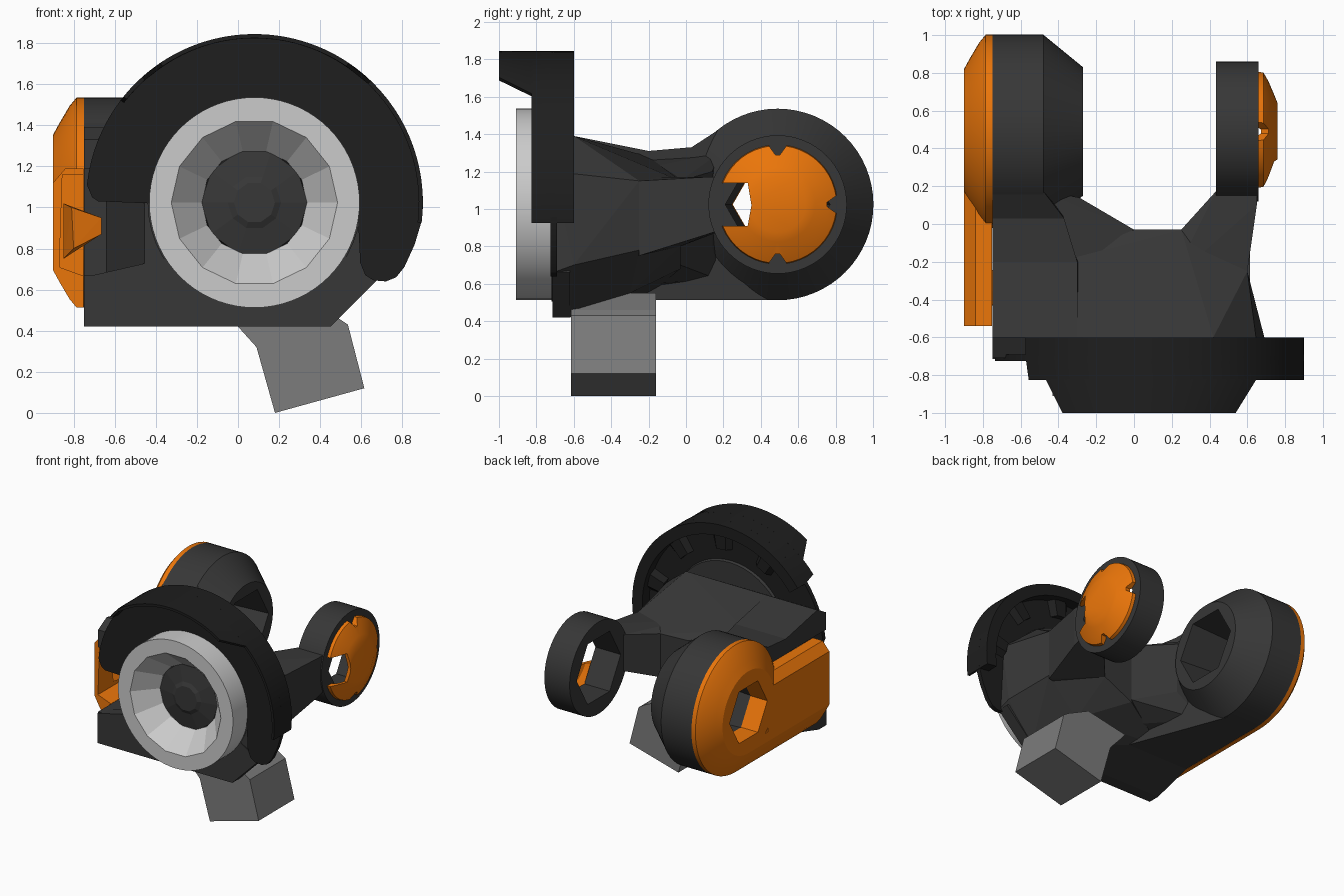
import bpy, bmesh
from math import sin, cos, pi, radians

if "Cube" in bpy.data.objects:
    bpy.data.objects.remove(bpy.data.objects["Cube"])

def material(name, col):
    m = bpy.data.materials.new(name)
    m.diffuse_color = (*col, 1)
    m.use_nodes = True
    m.node_tree.nodes["Principled BSDF"].inputs["Base Color"].default_value = m.diffuse_color
    return m

DARK = material("dark_grey", (0.038, 0.038, 0.038))
BLACK = material("black", (0.013, 0.013, 0.013))
ORANGE = material("orange", (0.83, 0.18, 0.003))
STEEL = material("light_grey", (0.53, 0.53, 0.53))
MID = material("mid_grey", (0.2, 0.2, 0.2))
CX, CZ = 0.08, 1.024      # front wheel centre (x, z)
PY, PZ = 0.49, 1.024      # side pivot centre (y, z)

def finish(bm, name, mat, smooth=False):
    bmesh.ops.recalc_face_normals(bm, faces=bm.faces)
    me = bpy.data.meshes.new(name)
    bm.to_mesh(me)
    bm.free()
    ob = bpy.data.objects.new(name, me)
    bpy.context.collection.objects.link(ob)
    if mat:
        me.materials.append(mat)
    if smooth:
        smooth_edges(ob)
    return ob

def select(ob):
    bpy.ops.object.select_all(action='DESELECT')
    ob.select_set(True)
    bpy.context.view_layer.objects.active = ob

def smooth_edges(ob, angle=28):
    select(ob)
    bpy.ops.object.shade_smooth_by_angle(angle=radians(angle))

def loft(name, loops, mat=None, smooth=False):
    """Skin equal-length loops and cap both ends."""
    bm = bmesh.new()
    rows = [[bm.verts.new(p) for p in lp] for lp in loops]
    n = len(rows[0])
    for a, b in zip(rows, rows[1:]):
        for i in range(n):
            bm.faces.new((a[i], a[(i + 1) % n], b[(i + 1) % n], b[i]))
    bm.faces.new(rows[0])
    bm.faces.new(rows[-1])
    return finish(bm, name, mat, smooth)

def hull(name, pts, mat=None):
    bm = bmesh.new()
    for p in pts:
        bm.verts.new(p)
    r = bmesh.ops.convex_hull(bm, input=bm.verts)
    junk = [v for v in r["geom_interior"] if isinstance(v, bmesh.types.BMVert)]
    bmesh.ops.delete(bm, geom=junk, context='VERTS')
    return finish(bm, name, mat)

def box(name, x, y, z, mat=None):
    return hull(name, [(a, b, c) for a in x for b in y for c in z], mat)

def prism_y(name, xz, y0, y1, mat=None, smooth=False):
    return loft(name, [[(x, y, z) for x, z in xz] for y in (y0, y1)], mat, smooth)

def turn_x(name, prof, n, mat=None, smooth=False):
    """Round part about the pivot axis; prof = (x, radius)."""
    return loft(name, [[(x, PY + r * cos(2 * pi * i / n), PZ + r * sin(2 * pi * i / n))
                        for i in range(n)] for x, r in prof], mat, smooth)

def turn_y(name, prof, n, mat=None, smooth=False):
    """Round part about the wheel axis; prof = (y, radius)."""
    return loft(name, [[(CX + r * cos(2 * pi * i / n), y, CZ + r * sin(2 * pi * i / n))
                        for i in range(n)] for y, r in prof], mat, smooth)

def polar(r, deg):
    return CX + r * cos(radians(deg)), CZ + r * sin(radians(deg))

def band(name, r0, r1, yb, yf, ab, af, mat, n=40):
    """Arc shell from back edge (yb, angles ab) to front edge (yf, angles af)."""
    loops = []
    for i in range(n + 1):
        t = i / n
        b, f = (a[0] + (a[1] - a[0]) * t for a in (ab, af))
        loops.append([(p[0], y, p[1]) for p, y in (
            (polar(r1, b), yb), (polar(r1, f), yf), (polar(r0, f), yf), (polar(r0, b), yb))])
    return loft(name, loops, mat, True)

def cut(ob, *cutters):
    for c in cutters:
        m = ob.modifiers.new("cut", 'BOOLEAN')
        m.operation, m.solver, m.object = 'DIFFERENCE', 'EXACT', c
        select(ob)
        bpy.ops.object.modifier_apply(modifier=m.name)
        bpy.data.objects.remove(c)
    return ob

# Left pivot housing with a six-sided bore
housing = turn_x("left_pivot_housing", [(-.75, .512), (-.48, .512), (-.27, .34)], 64, DARK)
cut(housing, turn_x("bore", [(-.8, .24), (-.2, .29)], 6))
smooth_edges(housing)

# Left arm: side profile (y, z, inner x), with a pocket open to the front
arm = [(-.71, .42, -.2), (-.62, .42, -.2), (-.3, .512, -.2), (.49, .512, -.5), (.42, .62, -.45),
       (.1, 1.0, -.4), (.2, 1.44, -.5), (.03, 1.33, -.37), (-.2, 1.31, -.3),
       (-.6, 1.39, -.3), (-.71, 1.33, -.3)]
left_arm = loft("left_arm", [[(-.75, y, z) for y, z, _ in arm], [(x, y, z) for y, z, x in arm]], DARK)
cut(left_arm, hull("pocket", [(x, y, z) for z in (.67, 1.19)
                              for x, y in ((-1, -.8), (-.42, -.8), (-1, -.25), (-.64, -.25))]))

# Central body between the arms
hull("central_body", [(x, -.71, z) for x, z in
                      ((-.3, .42), (.45, .42), (.69, .66), (.66, 1.2), (-.35, 1.33))] +
     [(.42, -.6, 1.39), (-.3, -.6, 1.39), (.69, -.6, .7), (.45, -.62, .42), (-.3, -.62, .42),
      (-.4, -.2, .54), (-.4, -.2, 1.28), (.6, -.25, .78), (.6, -.25, 1.15), (.3, -.3, .55),
      (0, -.03, .68), (0, -.03, 1.16), (.25, -.03, .8), (.25, -.03, 1.15)], DARK)
prism_y("front_sill", [(.45, .42), (.69, .66), (.3, .9), (-.75, .66), (-.75, .42)], -.715, -.62, DARK)
turn_y("wheel_backing", [(-.72, .52), (-.67, .50)], 48, DARK, True)

# Webs out to each pivot
hull("left_web", [(x, y, z) for x, y, a, b in
                  ((-.5, .18, .62, 1.3), (-.29, .14, .8, 1.2), (0, -.03, .7, 1.15),
                   (0, -.3, .6, 1.2), (-.5, -.2, .55, 1.3)) for z in (a, b)], DARK)
hull("right_web", [(x, y, z) for x, y, a, b in
                   ((.44, .18, .88, 1.17), (.65, .16, .88, 1.17), (.65, .1, .86, 1.17), (.25, -.03, .8, 1.15),
                    (.2, -.3, .75, 1.17), (.6, -.25, .75, 1.15)) for z in (a, b)], DARK)

# Right pivot ring
ring = turn_x("right_pivot_ring", [(.435, .37), (.66, .37)], 64, DARK)
cut(ring, turn_x("bore", [(.4, .28), (.7, .28)], 6))
smooth_edges(ring)

# Right domed cap: window towards the front and three small notches
cap = turn_x("right_cap", [(.735, .14), (.70, .24), (.655, .28), (.655, .32), (.685, .315),
                           (.71, .27), (.74, .20), (.76, .15)], 48, ORANGE)
cutters = [hull("window", [(x, y, z) for x in (.5, .9) for y, z in
                           ((.1, .91), (.1, 1.14), (.33, 1.14), (.35, 1.02), (.33, .91))])]
for a in (0, pi / 2, -pi / 2):
    tri = ((.36, -.08), (.36, .08), (.265, .012), (.265, -.012))
    cutters.append(loft("notch", [[(x, PY + u * cos(a) - v * sin(a), PZ + u * sin(a) + v * cos(a))
                                   for u, v in tri] for x in (.6, .9)]))
cut(cap, *cutters)
smooth_edges(cap)

# Left orange cover: round cap, lower bevel carried forward, hollow extension
cover = turn_x("left_cover", [(-.75, .512), (-.785, .512), (-.82, .47), (-.87, .385), (-.9, .33)], 64, ORANGE)
cut(cover, turn_x("bore", [(-1, .24), (-.6, .24)], 6))
smooth_edges(cover)
bevel = [(-.752, .512), (-.785, .512), (-.82, .554), (-.87, .639), (-.9, .694)]
ext = prism_y("left_cover_extension", bevel + [(-.9, 1.12), (-.84, 1.19), (-.752, 1.19)],
              -.54, .24, ORANGE)
cut(ext, prism_y("hollow", [(-.87, .71), (-.855, 1.16), (-.70, 1.16), (-.70, .67), (-.76, .67)], -.7, -.15))
prism_y("left_cover_lower_edge", bevel + [(-.9, .77), (-.752, .77)], .2, .49, ORANGE)
hull("left_cover_lug", [(-.85, -.3, .75), (-.85, -.3, 1.02), (-.81, -.45, 1.0), (-.665, -.4, .95),
                        (-.665, -.4, .87), (-.80, -.45, .80), (-.67, -.2, .9)], ORANGE)

# Front fender: flat plate, thick rim, thin skirt, tapered lip
plate = ([polar(.82, a) for a in range(-6, 177, 4)] + [(-.71, 1.05), (-.68, 1.03), (-.43, 1.02)] +
         [polar(.5, a) for a in range(178, -1, -6)] +
         [(.595, .73), (.62, .67), (.66, .645), (.72, .64), (.77, .66), (.81, .71), (.86, .82)])
prism_y("fender_plate", plate, -.725, -.69, BLACK, True)
band("fender_rim", .73, .82, -.6, -.72, (-7, 143), (-7, 143), BLACK)
band("fender_skirt", .80, .82, -.7, -.825, (-7, 143), (-7, 141), BLACK)
band("fender_lip", .80, .82, -.82, -1.0, (46, 132), (56, 124), BLACK)
for a in (10, 45, 80, 115):
    band("fender_rib", .6, .75, -.65, -.7, (a, a + 8), (a - 4, a + 12), BLACK, 4)

# Wheel: smooth outside, faceted dish, dark hub
wheel = turn_y("wheel", [(-.71, .512), (-.91, .512)], 72, STEEL)
cut(wheel, turn_y("dish", [(-.95, .435), (-.91, .405), (-.74, .255), (-.6, .255)], 14))
smooth_edges(wheel, 10)
turn_y("wheel_hub", [(-.7, .27), (-.74, .26), (-.765, .13), (-.78, .10)], 10, DARK)

# Foot block under the body
prism_y("foot", [(-.05, .48), (0, .42), (.09, .32), (.18, 0), (.615, .12), (.535, .43), (.49, .46), (.3, .55)],
        -.615, -.16, MID)
